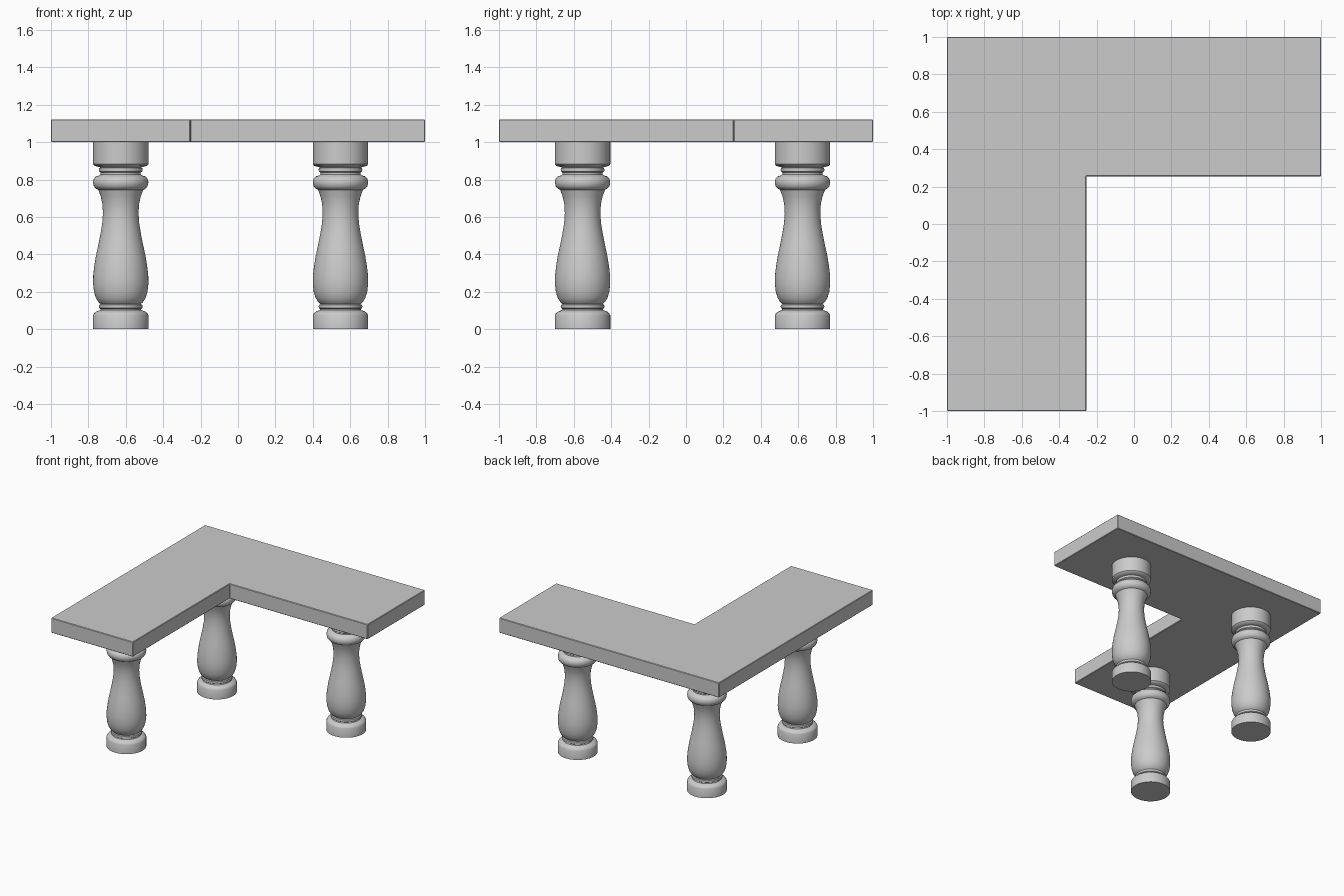
import bpy, bmesh
from math import cos, sin, pi, radians

if "Cube" in bpy.data.objects:
    bpy.data.objects.remove(bpy.data.objects["Cube"])


def finish(bm, name):
    bmesh.ops.recalc_face_normals(bm, faces=bm.faces)
    mesh = bpy.data.meshes.new(name)
    bm.to_mesh(mesh)
    bm.free()
    obj = bpy.data.objects.new(name, mesh)
    bpy.context.collection.objects.link(obj)
    return obj


def smooth(obj, angle):
    bpy.ops.object.select_all(action='DESELECT')
    obj.select_set(True)
    bpy.context.view_layer.objects.active = obj
    bpy.ops.object.shade_smooth_by_angle(angle=radians(angle))


# L-shaped table top with finely eased edges
outline = [(-1, -1), (-0.255, -1), (-0.255, 0.255), (1, 0.255), (1, 1), (-1, 1)]
bm = bmesh.new()
base = bm.faces.new([bm.verts.new((x, y, 1.0)) for x, y in outline])
top = bmesh.ops.extrude_face_region(bm, geom=[base], use_keep_orig=True)
for v in top["geom"]:
    if isinstance(v, bmesh.types.BMVert):
        v.co.z = 1.122
table_top = finish(bm, "table_top")
bevel = table_top.modifiers.new("eased_edges", 'BEVEL')
bevel.width = 0.004
bevel.segments = 1

# Turned leg profile: (radius, height) from foot to head
profile = [
    (0.148, 0), (0.148, 0.075), (0.142, 0.086), (0.13, 0.095), (0.11, 0.102),   # foot
    (0.108, 0.108), (0.115, 0.113), (0.117, 0.121), (0.115, 0.13), (0.107, 0.134),  # lower bead
    (0.119, 0.145), (0.133, 0.167), (0.143, 0.20), (0.148, 0.245), (0.147, 0.29),  # belly
    (0.141, 0.34), (0.132, 0.395), (0.12, 0.45), (0.108, 0.51), (0.099, 0.565),
    (0.095, 0.62), (0.098, 0.67), (0.107, 0.71), (0.12, 0.745),                 # neck
    (0.133, 0.752), (0.144, 0.765), (0.148, 0.785), (0.144, 0.804), (0.133, 0.817),  # collar
    (0.114, 0.822), (0.107, 0.828), (0.107, 0.838), (0.115, 0.843), (0.117, 0.852),  # upper bead
    (0.115, 0.861), (0.108, 0.865), (0.12, 0.868), (0.14, 0.873), (0.148, 0.882),
    (0.148, 1.002),                                                             # head
]


def turned_leg(name, x, y, sides=48):
    bm = bmesh.new()
    rings = [[bm.verts.new((r * cos(2 * pi * i / sides), r * sin(2 * pi * i / sides), z))
              for i in range(sides)] for r, z in profile]
    for lo, hi in zip(rings, rings[1:]):
        for i in range(sides):
            j = (i + 1) % sides
            bm.faces.new((lo[i], lo[j], hi[j], hi[i]))
    bm.faces.new(rings[0])
    bm.faces.new(rings[-1])
    leg = finish(bm, name)
    leg.location = (x, y, 0)
    smooth(leg, 40)


# Three legs: one under the corner, one under each arm
for name, x, y in (("corner_leg", -0.627, 0.623),
                   ("front_leg", -0.627, -0.553),
                   ("right_leg", 0.548, 0.623)):
    turned_leg(name, x, y)
